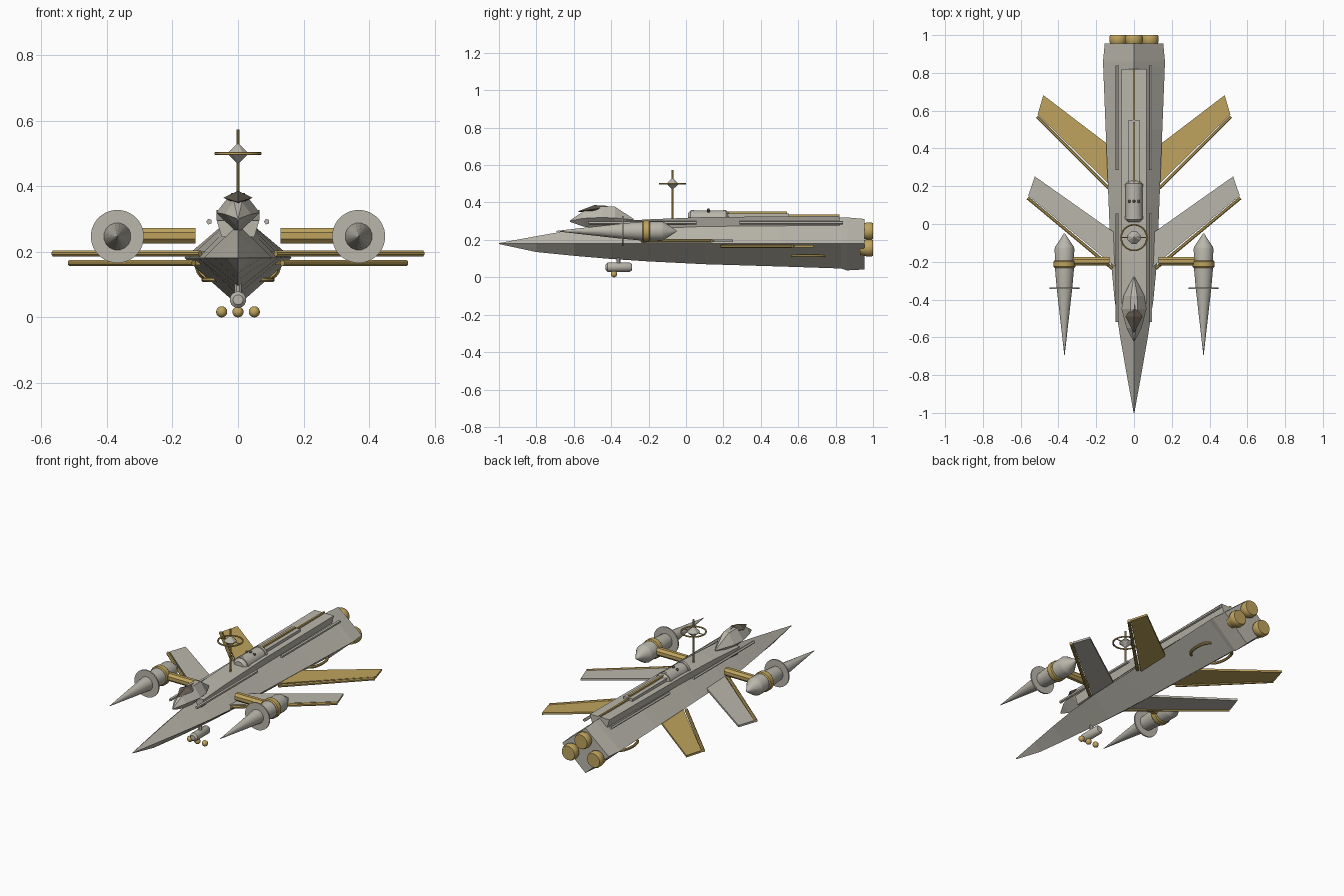
import bpy, bmesh, math
from mathutils import Vector

if "Cube" in bpy.data.objects:
    bpy.data.objects.remove(bpy.data.objects["Cube"], do_unlink=True)


def material(name, rgb):
    m = bpy.data.materials.new(name)
    m.use_nodes = True
    m.diffuse_color = (*rgb, 1)
    m.node_tree.nodes["Principled BSDF"].inputs["Base Color"].default_value = (*rgb, 1)
    return m


GREY = material("warm grey", (0.49, 0.47, 0.41))
GOLD = material("dull gold", (0.52, 0.37, 0.11))
DARK = material("dark glass", (0.12, 0.10, 0.075))


def finish(name, bm, mat, smooth=False):
    bmesh.ops.recalc_face_normals(bm, faces=bm.faces)
    me = bpy.data.meshes.new(name)
    bm.to_mesh(me)
    bm.free()
    me.materials.append(mat)
    ob = bpy.data.objects.new(name, me)
    bpy.context.collection.objects.link(ob)
    if smooth:
        bpy.ops.object.select_all(action="DESELECT")
        ob.select_set(True)
        bpy.context.view_layer.objects.active = ob
        bpy.ops.object.shade_smooth_by_angle(angle=math.radians(35))
    return ob


def loft(name, rings, mat, smooth=False):
    """Skin a list of equal-length point rings and cap both ends."""
    bm = bmesh.new()
    vs = [[bm.verts.new(p) for p in r] for r in rings]
    n = len(vs[0])
    for a, b in zip(vs, vs[1:]):
        for i in range(n):
            j = (i + 1) % n
            bm.faces.new((a[i], a[j], b[j], b[i]))
    bm.faces.new(vs[0])
    bm.faces.new(vs[-1])
    return finish(name, bm, mat, smooth)


def lathe(name, centre, profile, mat, sides=16, axis="Y", smooth=True):
    """Turn (position, radius) pairs about an axis through the centre."""
    rings = []
    for t, r in profile:
        ring = []
        for i in range(sides):
            a = math.tau * (i + 0.5) / sides
            c, s = r * math.cos(a), r * math.sin(a)
            p = {"X": (t, c, s), "Y": (c, t, s), "Z": (c, s, t)}[axis]
            ring.append(Vector(centre) + Vector(p))
        rings.append(ring)
    return loft(name, rings, mat, smooth)


def tube(name, points, radius, mat, sides=8, closed=False):
    """Sweep a round section along a path."""
    pts = [Vector(p) for p in points]
    n = len(pts)
    rings = []
    for k, p in enumerate(pts):
        a = pts[(k - 1) % n] if closed or k else p
        b = pts[(k + 1) % n] if closed or k < n - 1 else p
        d = (b - a).normalized()
        u = d.cross(Vector((0, 0, 1)) if abs(d.z) < 0.9 else Vector((1, 0, 0))).normalized()
        v = d.cross(u)
        rings.append([p + radius * (math.cos(t) * u + math.sin(t) * v)
                      for t in (math.tau * (i + 0.5) / sides for i in range(sides))])
    if closed:
        rings.append(rings[0])
    return loft(name, rings, mat, True)


def box(name, centre, size, mat):
    x, y, z = (s / 2 for s in size)
    c = Vector(centre)
    return loft(name, [[c + Vector((sx * x, e, sz * z)) for sx, sz in
                        ((-1, -1), (1, -1), (1, 1), (-1, 1))] for e in (-y, y)], mat)


def plate(name, outline, z, thick, mat):
    return loft(name, [[(x, y, z + e) for x, y in outline] for e in (-thick / 2, thick / 2)], mat)


def ball(name, centre, scale, mat, sides=12, rows=8):
    bm = bmesh.new()
    bmesh.ops.create_uvsphere(bm, u_segments=sides, v_segments=rows, radius=1)
    bmesh.ops.scale(bm, vec=scale, verts=bm.verts)
    bmesh.ops.translate(bm, vec=centre, verts=bm.verts)
    return finish(name, bm, mat, sides > 4)


# Hull: diamond sections along y as (y, half width, top, bottom)
stations = [(-1, 0.002, 0.183, 0.178), (-0.8, 0.038, 0.22, 0.135), (-0.6, 0.073, 0.255, 0.115),
            (-0.4, 0.103, 0.285, 0.098), (-0.2, 0.122, 0.305, 0.085), (0.1, 0.134, 0.318, 0.07),
            (0.5, 0.15, 0.322, 0.058), (0.83, 0.163, 0.32, 0.047), (0.86, 0.164, 0.32, 0.037),
            (0.955, 0.155, 0.312, 0.042)]
loft("hull", [[(w, y, 0.182), (0, y, t), (-w, y, 0.182), (0, y, b)] for y, w, t, b in stations], GREY)

# Raised deck along the spine, with a narrower beam and gold conduit on it
loft("spine_deck", [[(0.065, y, z), (-0.065, y, z), (-0.05, y, z - 0.05), (0.05, y, z - 0.05)]
                    for y, z in ((-0.42, 0.296), (-0.2, 0.31), (0.1, 0.322), (0.82, 0.328))], GREY)
box("spine_beam", (0, 0.38, 0.332), (0.06, 0.34, 0.018), GREY)
box("upper_conduit", (0, 0.37, 0.346), (0.012, 0.34, 0.01), GOLD)
box("rear_conduit", (0, 0.68, 0.331), (0.01, 0.28, 0.01), GOLD)

# Cockpit fairing and dark canopy
cockpit = [(-0.62, 0.004, 0.302, 0.304, 0.296), (-0.55, 0.04, 0.315, 0.352, 0.272),
           (-0.45, 0.066, 0.32, 0.38, 0.255), (-0.38, 0.055, 0.317, 0.378, 0.255),
           (-0.28, 0.004, 0.308, 0.312, 0.28)]
loft("cockpit", [[(w, y, m), (w * 0.3, y, t), (-w * 0.3, y, t), (-w, y, m), (0, y, b)]
                 for y, w, m, t, b in cockpit], GREY)
loft("canopy", [[(w, y, z), (0, y, z + h), (-w, y, z), (0, y, z - h)] for y, w, z, h in
                ((-0.575, 0.002, 0.352, 0.002), (-0.49, 0.045, 0.365, 0.021),
                 (-0.42, 0.002, 0.374, 0.008))], DARK)

# Dorsal pod with bands and studs
lathe("dorsal_pod", (0, 0.12, 0.313), [(-0.11, 0.03), (-0.095, 0.045), (0.095, 0.045), (0.11, 0.03)], GREY)
for y in (-0.085, 0.085):
    lathe("pod_band", (0, 0.12 + y, 0.313), [(-0.008, 0.049), (0.008, 0.049)], GREY)
for x in (-0.025, 0, 0.025):
    ball("pod_stud", (x, 0.12, 0.36 - abs(x) * 0.3), (0.008, 0.008, 0.008), DARK, 8, 6)

# Sensor mast with ring
lathe("mast", (0, -0.072, 0), [(0.28, 0.005), (0.573, 0.005)], GOLD, 8, "Z")
lathe("sensor_crystal", (0, -0.072, 0.5), [(-0.032, 0.001), (0, 0.036), (0.032, 0.001)], GREY, 8, "Z", False)
circle = [(0.068 * math.cos(math.tau * i / 32), -0.072 + 0.068 * math.sin(math.tau * i / 32), 0.5)
          for i in range(32)]
tube("sensor_ring", circle, 0.005, GOLD, 6, True)
tube("ring_crossbar", [(-0.068, -0.072, 0.5), (0.068, -0.072, 0.5)], 0.003, GOLD, 6)

# Chin gun
lathe("chin_gun", (0, -0.36, 0.054), [(-0.07, 0.015), (-0.06, 0.025), (0.06, 0.025), (0.07, 0.018)], GREY)
tube("chin_mount", [(0, -0.36, 0.06), (0, -0.36, 0.11)], 0.012, GREY)
for x in (-0.05, 0, 0.05):
    ball("gun_ball", (x, -0.385, 0.017), (0.017, 0.017, 0.017), GOLD)


# Main engines
def engine(name, x, z):
    lathe(name, (x, 0, z), [(0.93, 0.04), (0.958, 0.043), (0.966, 0.047), (0.99, 0.047), (1.0, 0.042)], GOLD, 20)


engine("top_engine", 0, 0.247)

for side, s in (("left", 1), ("right", -1)):
    engine(side + "_engine", s * 0.084, 0.157)

    # Front and rear wings with leading-edge bars
    front = [(0.09, -0.235), (0.56, 0.15), (0.525, 0.252), (0.09, -0.055)]
    rear = [(0.11, 0.19), (0.51, 0.58), (0.48, 0.682), (0.11, 0.40)]
    for name, outline, z, mat in (("front", front, 0.195, GREY), ("rear", rear, 0.166, GOLD)):
        plate(f"{side}_{name}_wing", [(s * x, y) for x, y in outline], z, 0.012, mat)
        (x0, y0), (x1, y1) = outline[:2]
        tube(f"{side}_{name}_leading_edge", [(s * (x0 + 0.025), y0, z), (s * (x1 + 0.003), y1 - 0.012, z)],
             0.0095, GOLD, 8)

    # Outboard nacelle
    c = (s * 0.368, 0, 0.247)
    lathe(side + "_nacelle", c, [(-0.695, 0.001), (-0.34, 0.042), (-0.24, 0.051), (-0.13, 0.053),
                                 (-0.12, 0.05), (-0.05, 0.003)], GREY)
    lathe(side + "_nacelle_disc", c, [(-0.343, 0.081), (-0.335, 0.081)], GREY, 32)
    lathe(side + "_nacelle_band", c, [(-0.232, 0.053), (-0.226, 0.058), (-0.198, 0.058), (-0.192, 0.053)], GOLD, 20)
    lathe(side + "_strut", (0, -0.197, 0.249), [(s * 0.13, 0.025), (s * 0.35, 0.025)], GOLD, 8, "X", False)

    # Floating rails and lower grab handle
    for name, y0, y1 in (("front", -0.52, 0.055), ("rear", 0.285, 0.84)):
        tube(f"{side}_{name}_rail", [(s * 0.088, y0, 0.292), (s * 0.088, y1, 0.292)], 0.009, GREY, 5)
    arc = [math.pi * i / 12 for i in range(13)]
    tube(side + "_handle", [(s * (0.066 + 0.038 * math.sin(a)), 0.655 - 0.085 * math.cos(a), 0.115)
                            for a in arc], 0.008, GOLD)
